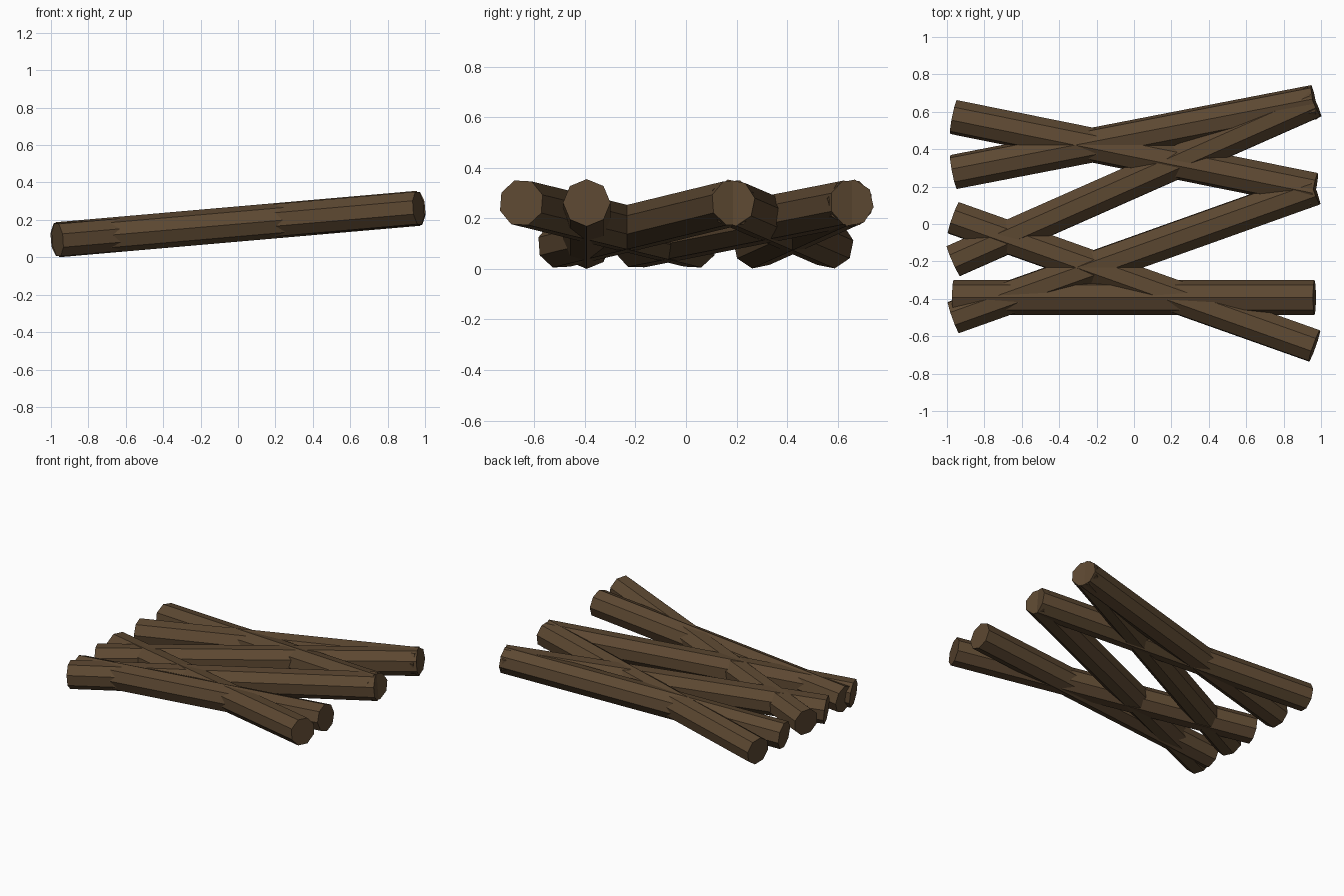
import bpy
from mathutils import Vector

cube = bpy.data.objects.get("Cube")
if cube:
    bpy.data.objects.remove(cube, do_unlink=True)

# Bark brown
bark = bpy.data.materials.new("bark_brown")
bark.use_nodes = True
colour = (0.107, 0.064, 0.031, 1.0)
bark.diffuse_color = colour
bsdf = bark.node_tree.nodes["Principled BSDF"]
bsdf.inputs["Base Color"].default_value = colour
bsdf.inputs["Roughness"].default_value = 0.9

RADIUS = 0.094
HALF_SPAN = 0.965
LOW, HIGH = 0.094, 0.262


def add_log(name, y_low, y_high):
    """Eight-sided log from its low end (-x) to its raised end (+x)."""
    start = Vector((-HALF_SPAN, y_low, LOW))
    end = Vector((HALF_SPAN, y_high, HIGH))
    axis = end - start
    bpy.ops.mesh.primitive_cylinder_add(
        vertices=8, radius=RADIUS, depth=axis.length, location=(start + end) / 2)
    log = bpy.context.object
    log.name = name
    log.rotation_mode = 'QUATERNION'
    log.rotation_quaternion = Vector((0, 0, 1)).rotation_difference(axis)
    log.data.materials.append(bark)


# Criss-crossed logs, from back to front: y of the low end, y of the raised end
logs = [
    ("back_log", 0.572, 0.182),
    ("second_back_log", 0.278, 0.652),
    ("front_crossing_log", 0.033, -0.652),
    ("long_diagonal_log", -0.198, 0.655),
    ("straight_log", -0.393, -0.393),
    ("front_diagonal_log", -0.500, 0.188),
]
for name, y_low, y_high in logs:
    add_log(name, y_low, y_high)
